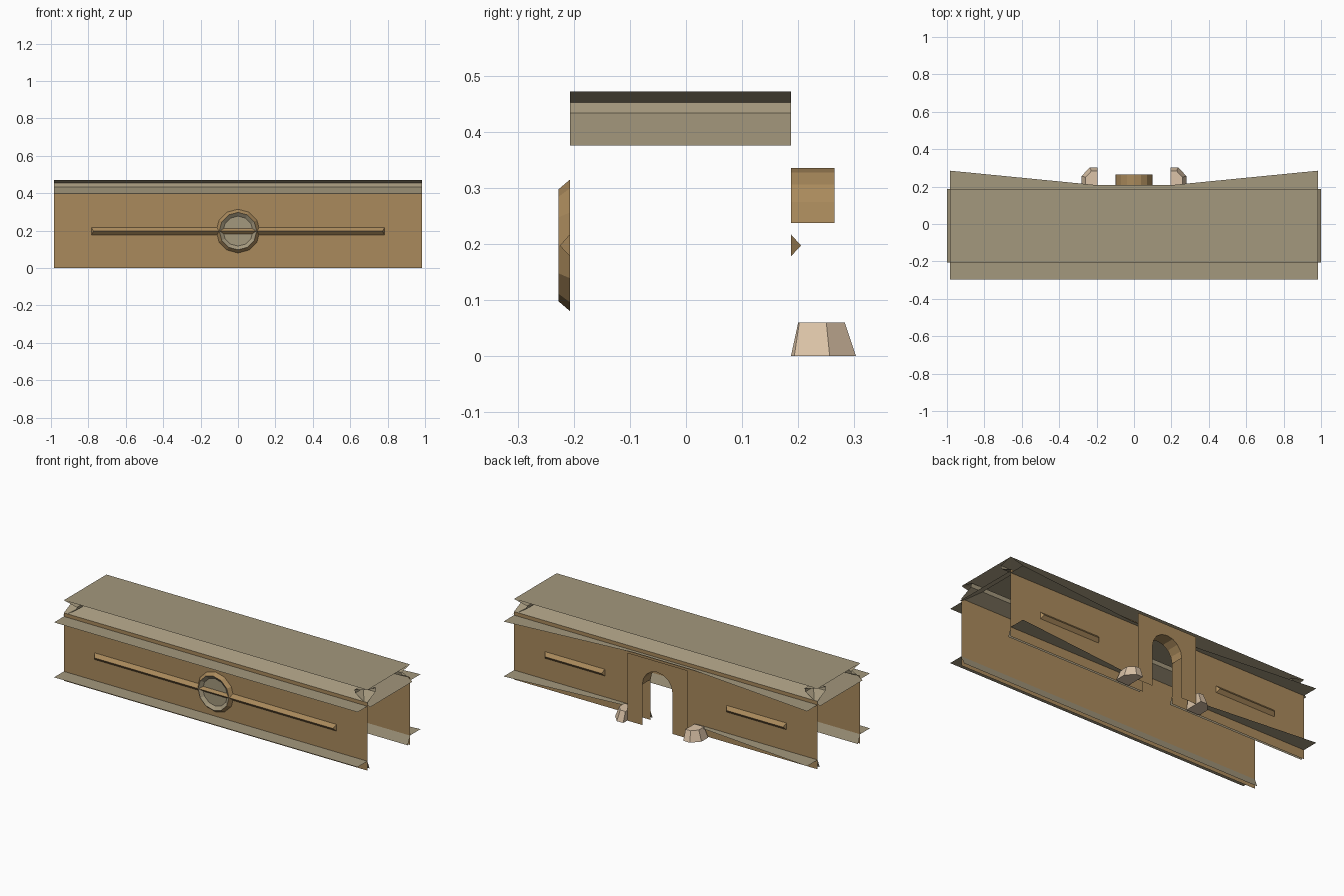
import bpy, math

if "Cube" in bpy.data.objects:
    bpy.data.objects.remove(bpy.data.objects["Cube"])


def srgb(*c):
    return tuple((v / 255 / 12.92) if v < 11 else ((v / 255 + 0.055) / 1.055) ** 2.4 for v in c) + (1,)


def material(name, *c):
    m = bpy.data.materials.new(name)
    m.diffuse_color = srgb(*c)
    m.use_nodes = True
    m.node_tree.nodes["Principled BSDF"].inputs["Base Color"].default_value = m.diffuse_color
    return m


BROWN = material("brown plaster", 170, 138, 92)
GREY = material("grey stone", 164, 152, 125)
PALE = material("pale stone", 220, 196, 168)


def mesh(name, verts, faces, mat):
    me = bpy.data.meshes.new(name)
    me.from_pydata(verts, [], faces)
    me.materials.append(mat)
    ob = bpy.data.objects.new(name, me)
    bpy.context.collection.objects.link(ob)
    return ob


def sheet(name, a, b, mat):
    """Open strip joining two matching point rows."""
    n = len(a)
    return mesh(name, a + b, [(i, i + 1, n + i + 1, n + i) for i in range(n - 1)], mat)


def ridge(name, x0, x1, y, out):
    """Triangular moulding along x, with bevelled ends."""
    lo, mid, hi, c = 0.178, 0.197, 0.217, 0.012
    v = [(x0, y, lo), (x0 + c, y + out, mid), (x0, y, hi),
         (x1, y, lo), (x1 - c, y + out, mid), (x1, y, hi)]
    mesh(name, v, [(0, 1, 4, 3), (1, 2, 5, 4), (0, 2, 1), (3, 4, 5)], BROWN)


X, FRONT, BACK = 0.984, -0.207, 0.187
TOP, WALL = 0.472, 0.398
F_HI, F_LO = 0.377, 0.055
DOOR, SPRING = 0.098, 0.237
arch = [(DOOR * math.cos(math.pi * i / 8), SPRING + DOOR * math.sin(math.pi * i / 8)) for i in range(9)]


def arched_wall(name, half, y):
    """Flat wall with an arched doorway."""
    v, f = [], []

    def quad(*pts):
        f.append(tuple(range(len(v), len(v) + len(pts))))
        v.extend((x, y, z) for x, z in pts)
    for s in (-1, 1):
        quad((s * DOOR, 0), (s * half, 0), (s * half, WALL), (s * DOOR, WALL), (s * DOOR, SPRING))
    for p, q in zip(arch, arch[1:]):
        quad(p, (p[0], WALL), (q[0], WALL), q)
    mesh(name, v, f, BROWN)


# walls, roof and doorway
mesh("front_wall", [(-X, FRONT, 0), (X, FRONT, 0), (X, FRONT, WALL), (-X, FRONT, WALL)], [(0, 1, 2, 3)], BROWN)
arched_wall("back_wall", X, BACK)
arched_wall("door_panel", 0.195, 0.265)
sheet("door_arch", [(x, 0.265, z) for x, z in arch], [(x, BACK, z) for x, z in arch], BROWN)
mesh("roof_plate", [(-X, FRONT, TOP), (X, FRONT, TOP), (X, BACK, TOP), (-X, BACK, TOP)], [(0, 1, 2, 3)], GREY)

# coved cornices under the roof: (inset, height)
side_cove = [(0, TOP), (0.08, 0.455), (0.075, 0.433), (0, WALL)]
end_cove = [(0, TOP), (0.084, 0.452), (0.079, 0.433), (-0.016, 0.375)]
for s, y, n in ((1, FRONT, "front"), (-1, BACK, "back")):
    sheet(n + "_cornice", [(-X, y + s * d, z) for d, z in side_cove],
          [(X, y + s * d, z) for d, z in side_cove], GREY)
    # sloping inner base strip
    sheet(n + "_base_strip", [(-X, y, F_LO), (-X, y + s * 0.02, 0.005)] if s == 1 else
          [(-X, y, F_LO), (-X, y - 0.02, 0.005)],
          [(X if s == 1 else -0.1, y, F_LO), (X if s == 1 else -0.1, y + s * 0.02, 0.005)], GREY)
sheet("back_base_strip_2", [(0.1, BACK, F_LO), (0.1, BACK - 0.02, 0.005)],
      [(X, BACK, F_LO), (X, BACK - 0.02, 0.005)], GREY)
for s, n in ((-1, "left"), (1, "right")):
    sheet(n + "_cornice", [(s * (X - d), FRONT, z) for d, z in end_cove],
          [(s * (X - d), BACK, z) for d, z in end_cove], GREY)

# ledges: straight at the front, tapering to the door at the back
for z, n in ((F_HI, "upper"), (F_LO, "lower")):
    mesh(n + "_front_ledge", [(-X, -0.298, z), (X, -0.298, z), (X, FRONT, z), (-X, FRONT, z)], [(0, 1, 2, 3)], GREY)
    for s in (-1, 1):
        mesh(n + "_back_ledge", [(s * X, BACK, z), (s * X, 0.285, z), (s * 0.2, 0.208, z), (s * 0.2, BACK, z)],
             [(0, 1, 2, 3)], GREY)
mesh("door_ledge", [(-0.2, BACK, F_HI), (0.2, BACK, F_HI), (0.2, 0.208, F_HI), (-0.2, 0.208, F_HI)],
     [(0, 1, 2, 3)], GREY)

# ridge mouldings
ridge("front_ridge", -0.784, 0.784, FRONT, -0.018)
ridge("back_ridge", 0.394, 0.784, BACK, 0.018)
ridge("back_ridge", -0.784, -0.394, BACK, 0.018)


# round medallion: brown rim, grey dish
def ring(r, y):
    p = [(r * math.cos(i * math.pi / 6), y, 0.1975 + r * math.sin(i * math.pi / 6)) for i in range(12)]
    return p + p[:1]


sheet("medallion_rim", ring(0.117, FRONT), ring(0.1, -0.227), BROWN)
sheet("medallion_dish", ring(0.1, -0.227), ring(0.08, -0.212), GREY)
mesh("medallion_centre", ring(0.08, -0.212)[:12], [tuple(range(12))], GREY)

# tapered stone blocks beside the door
low = [(0.195, 0.187), (0.265, 0.187), (0.28, 0.193), (0.28, 0.256), (0.237, 0.303), (0.195, 0.303)]
high = [(0.195, 0.2), (0.25, 0.2), (0.258, 0.202), (0.258, 0.25), (0.228, 0.283), (0.195, 0.283)]
for s, n in ((-1, "left"), (1, "right")):
    v = [(s * x, y, 0) for x, y in low] + [(s * x, y, 0.06) for x, y in high]
    f = [(i, (i + 1) % 6, (i + 1) % 6 + 6, i + 6) for i in range(6)] + [(6, 7, 8, 9, 10, 11), (5, 4, 3, 2, 1, 0)]
    if s < 0:
        f = [p[::-1] for p in f]
    mesh(n + "_door_block", v, f, PALE)
